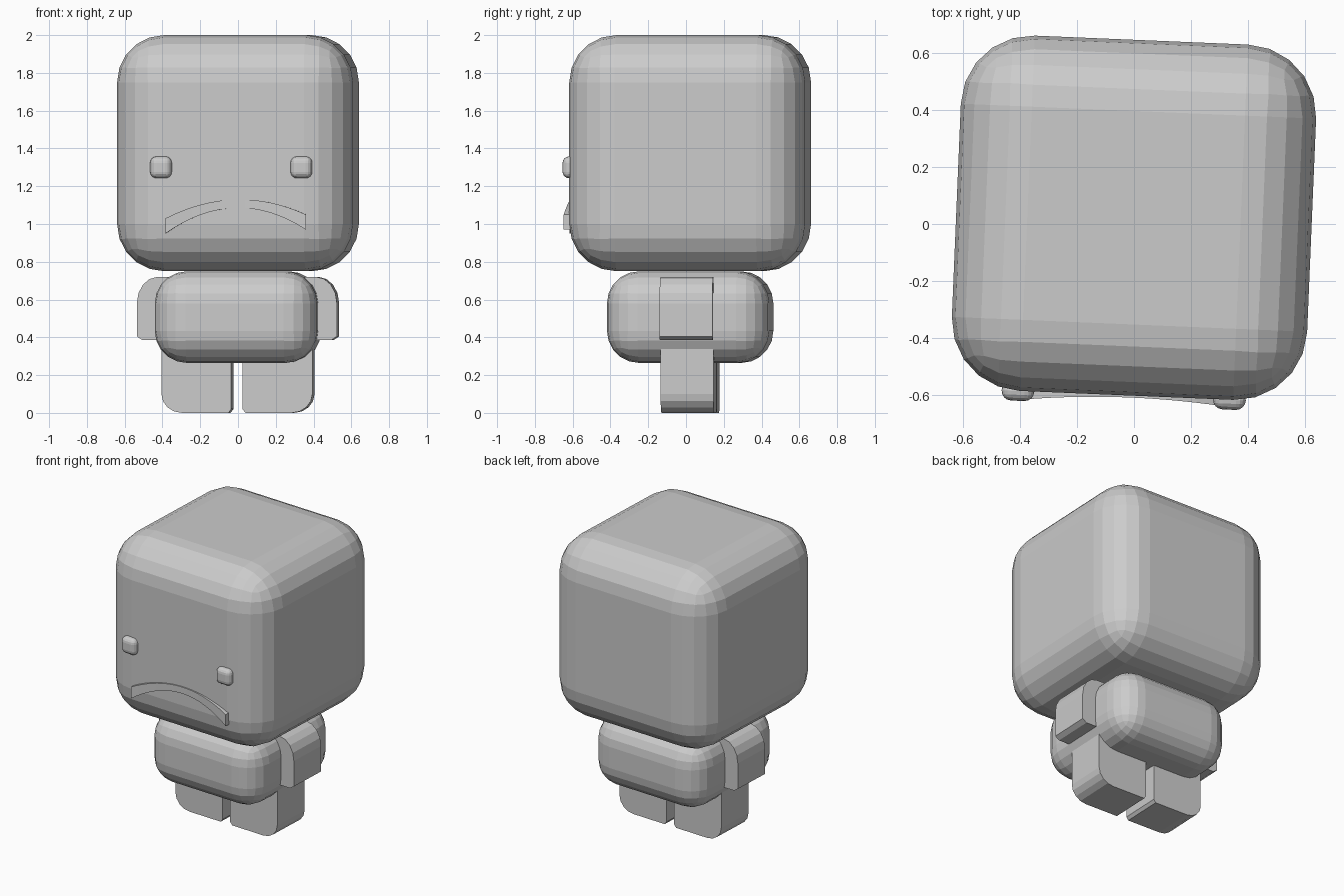
import bpy, bmesh, math
from mathutils import Matrix, Vector

cube = bpy.data.objects.get("Cube")
if cube:
    bpy.data.objects.remove(cube, do_unlink=True)

grey = bpy.data.materials.new("plain grey")
grey.use_nodes = True
colour = (0.6, 0.6, 0.6, 1)
grey.diffuse_color = colour
grey.node_tree.nodes["Principled BSDF"].inputs["Base Color"].default_value = colour

# The whole figure is turned slightly and sits a little behind centre
turn = Matrix.Translation((0, 0.022, 0)) @ Matrix.Rotation(math.radians(-2.4), 4, "Z")


def finish(name, bm):
    bmesh.ops.recalc_face_normals(bm, faces=bm.faces)
    mesh = bpy.data.meshes.new(name)
    bm.to_mesh(mesh)
    bm.free()
    mesh.materials.append(grey)
    obj = bpy.data.objects.new(name, mesh)
    obj.matrix_world = turn
    bpy.context.collection.objects.link(obj)
    return obj


def rounded_box(name, centre, size, radius, segments):
    bm = bmesh.new()
    bmesh.ops.create_cube(bm, size=1)
    bmesh.ops.scale(bm, vec=size, verts=bm.verts)
    bmesh.ops.translate(bm, vec=centre, verts=bm.verts)
    obj = finish(name, bm)
    bevel = obj.modifiers.new("Rounding", "BEVEL")
    bevel.width = radius
    bevel.segments = segments
    bevel.limit_method = "NONE"
    return obj


def slab(name, outline, side, depth):
    """Extrude an x-z outline from front to back; side -1 mirrors it."""
    bm = bmesh.new()
    face = bm.faces.new([bm.verts.new((x * side, -depth / 2, z)) for x, z in outline])
    moved = bmesh.ops.extrude_face_region(bm, geom=[face])["geom"]
    verts = [v for v in moved if isinstance(v, bmesh.types.BMVert)]
    bmesh.ops.translate(bm, vec=(0, depth, 0), verts=verts)
    return finish(name, bm)


def corner(cx, cz, rx, rz, start, end, steps=4):
    angles = [math.radians(start + (end - start) * i / steps) for i in range(steps + 1)]
    return [(cx + rx * math.cos(a), cz + rz * math.sin(a)) for a in angles]


# Head and body
rounded_box("head", (0, 0, 1.375), (1.25, 1.25, 1.25), 0.25, 5)
rounded_box("body", (0, 0, 0.507), (0.86, 0.86, 0.485), 0.17, 5)

# Arms with rounded shoulders, legs with rounded outer soles
arm = [(0.34, 0.385), (0.5, 0.385), (0.53, 0.405)] + corner(0.42, 0.58, 0.11, 0.14, 0, 90) + [(0.34, 0.72)]
leg = [(0.03, 0.4), (0.03, 0.02), (0.045, 0)] + corner(0.29, 0.1, 0.11, 0.1, -90, 0) + [(0.4, 0.4)]
for label, side in (("left", 1), ("right", -1)):
    slab(label + "_arm", arm, side, 0.28)
    slab(label + "_leg", leg, side, 0.28)
    rounded_box(label + "_eye", (side * 0.372 - 0.01, -0.625, 1.3), (0.115, 0.07, 0.115), 0.034, 4)

# Frowning mouth: a bent strip whose ends come slightly forward
bm = bmesh.new()
rows = []
steps = 16
for i in range(steps + 1):
    t = 2 * i / steps - 1
    x = 0.372 * t + 0.015
    front = -0.632 - 0.022 * t * t
    top = 1.13 - 0.09 * t * t + 0.01 * t
    bottom = 1.085 - 0.125 * t * t + 0.01 * t
    rows.append([bm.verts.new(Vector(p)) for p in
                 ((x, front, top), (x, front, bottom), (x, -0.59, bottom), (x, -0.59, top))])
for a, b in zip(rows, rows[1:]):
    for k in range(4):
        n = (k + 1) % 4
        bm.faces.new((a[k], a[n], b[n], b[k]))
bm.faces.new(rows[0])
bm.faces.new(rows[-1])
finish("mouth", bm)
